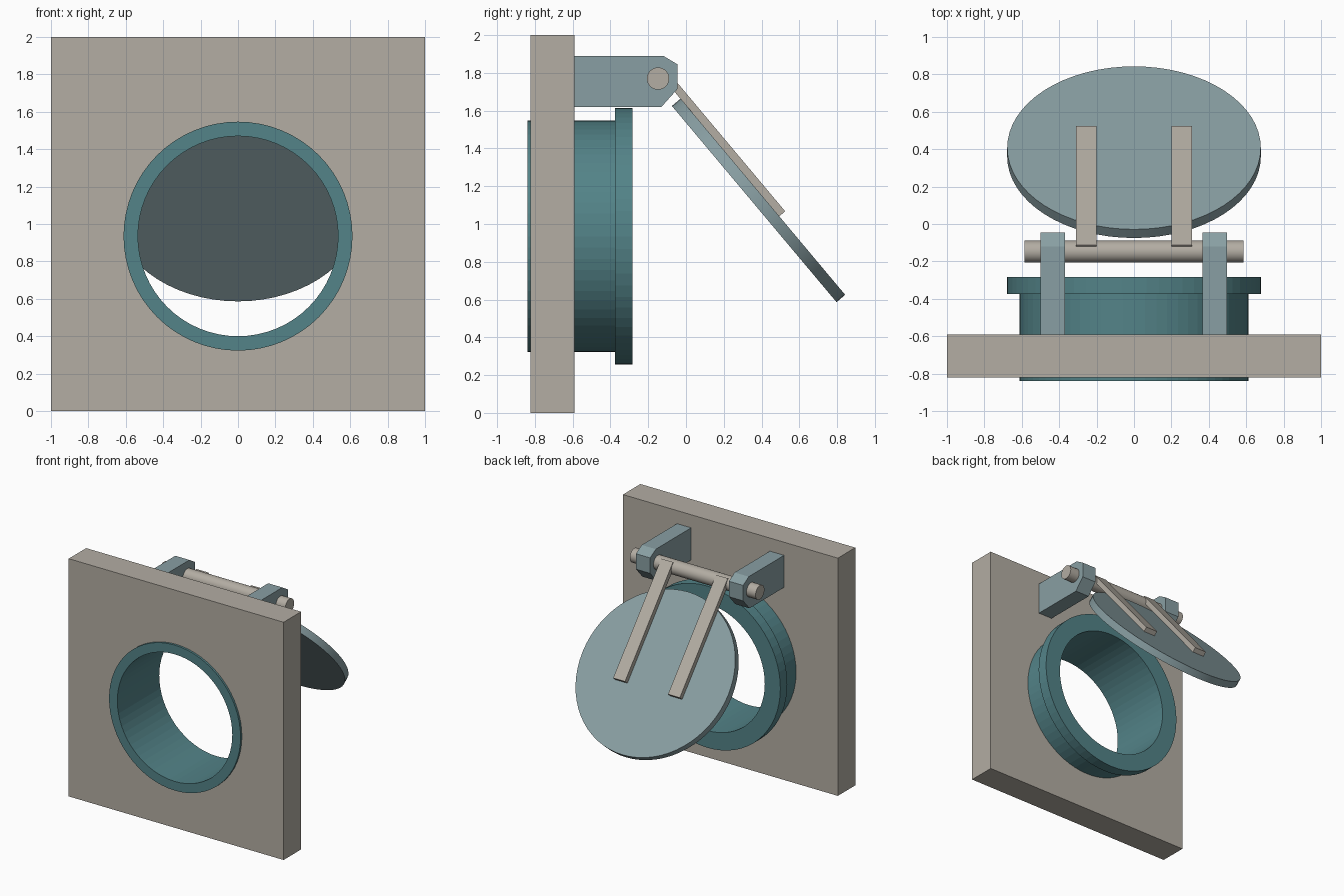
import bpy, bmesh, math
from mathutils import Matrix, Vector

if "Cube" in bpy.data.objects:
    bpy.data.objects.remove(bpy.data.objects["Cube"])


def material(name, rgb):
    lin = [((c / 255 + 0.055) / 1.055) ** 2.4 for c in rgb]
    m = bpy.data.materials.new(name)
    m.diffuse_color = (*lin, 1)
    m.use_nodes = True
    m.node_tree.nodes["Principled BSDF"].inputs["Base Color"].default_value = m.diffuse_color
    return m


concrete = material("warm grey", (179, 173, 163))
steel = material("blue grey", (137, 159, 163))
teal = material("teal", (83, 131, 136))


def finish(name, bm, mat, smooth=False):
    bmesh.ops.recalc_face_normals(bm, faces=bm.faces)
    me = bpy.data.meshes.new(name)
    bm.to_mesh(me)
    bm.free()
    me.materials.append(mat)
    ob = bpy.data.objects.new(name, me)
    bpy.context.collection.objects.link(ob)
    if smooth:
        bpy.ops.object.select_all(action='DESELECT')
        bpy.context.view_layer.objects.active = ob
        ob.select_set(True)
        bpy.ops.object.shade_smooth_by_angle(angle=math.radians(30))
    return ob


def box(name, lo, hi, mat, frame=Matrix()):
    lo, hi = Vector(lo), Vector(hi)
    bm = bmesh.new()
    bmesh.ops.create_cube(bm, size=1, matrix=frame @ Matrix.Translation((lo + hi) / 2)
                          @ Matrix.Diagonal((*(hi - lo), 1)))
    return finish(name, bm, mat)


def cylinder(name, r, depth, mat, frame, sides):
    bm = bmesh.new()
    bmesh.ops.create_cone(bm, cap_ends=True, segments=sides, radius1=r, radius2=r,
                          depth=depth, matrix=frame)
    return finish(name, bm, mat, True)


PIPE_Z = 0.935
SIDES = 64

# Wall slab with a round opening for the pipe
wall = box("wall", (-1, -0.822, 0), (1, -0.59, 2), concrete)
cutter = cylinder("wall_cutter", 0.608, 1, concrete,
                  Matrix.Translation((0, -0.7, PIPE_Z)) @ Matrix.Rotation(math.pi / 2, 4, 'X'), SIDES)
cutter.hide_render = True
cutter.hide_viewport = True
cut = wall.modifiers.new("opening", 'BOOLEAN')
cut.operation = 'DIFFERENCE'
cut.solver = 'EXACT'
cut.object = cutter

# Flanged pipe: closed (radius, y) profile spun about the pipe axis, flat facets
profile = [(0.535, -0.84), (0.612, -0.84), (0.612, -0.375),
           (0.68, -0.375), (0.68, -0.283), (0.535, -0.283)]
bm = bmesh.new()
rings = []
for i in range(SIDES):
    a = 2 * math.pi * i / SIDES
    rings.append([bm.verts.new((r * math.cos(a), y, PIPE_Z + r * math.sin(a))) for r, y in profile])
for i in range(SIDES):
    a, b = rings[i], rings[(i + 1) % SIDES]
    for j in range(len(profile)):
        k = (j + 1) % len(profile)
        bm.faces.new((a[j], a[k], b[k], b[j]))
finish("flanged_pipe", bm, teal)

# Hinge brackets with chamfered ends
side = [(-0.59, 1.62), (-0.13, 1.62), (-0.045, 1.715), (-0.045, 1.845), (-0.12, 1.89), (-0.59, 1.89)]
for label, x in (("left", -0.5), ("right", 0.365)):
    bm = bmesh.new()
    face = bm.faces.new([bm.verts.new((x, y, z)) for y, z in side])
    ext = bmesh.ops.extrude_face_region(bm, geom=[face])
    bmesh.ops.translate(bm, vec=(0.132, 0, 0),
                        verts=[v for v in ext["geom"] if isinstance(v, bmesh.types.BMVert)])
    finish("hinge_bracket_" + label, bm, steel)

# Hinge pin
cylinder("hinge_pin", 0.059, 1.17, concrete,
         Matrix.Translation((0, -0.148, 1.77)) @ Matrix.Rotation(math.pi / 2, 4, 'Y'), 32)

# Tilted flap: local z is the outward normal, local y points down the slope
tilt = Matrix.Translation((0, 0.384, 1.125)) @ Matrix.Rotation(math.radians(-50), 4, 'X')
cylinder("flap", 0.678, 0.06, steel, tilt, SIDES)

# Straps joining the flap to the pin
for label, x in (("left", -0.31), ("right", 0.2)):
    box("strap_" + label, (x, -0.858, 0.029), (x + 0.11, 0.135, 0.071), concrete, tilt)
